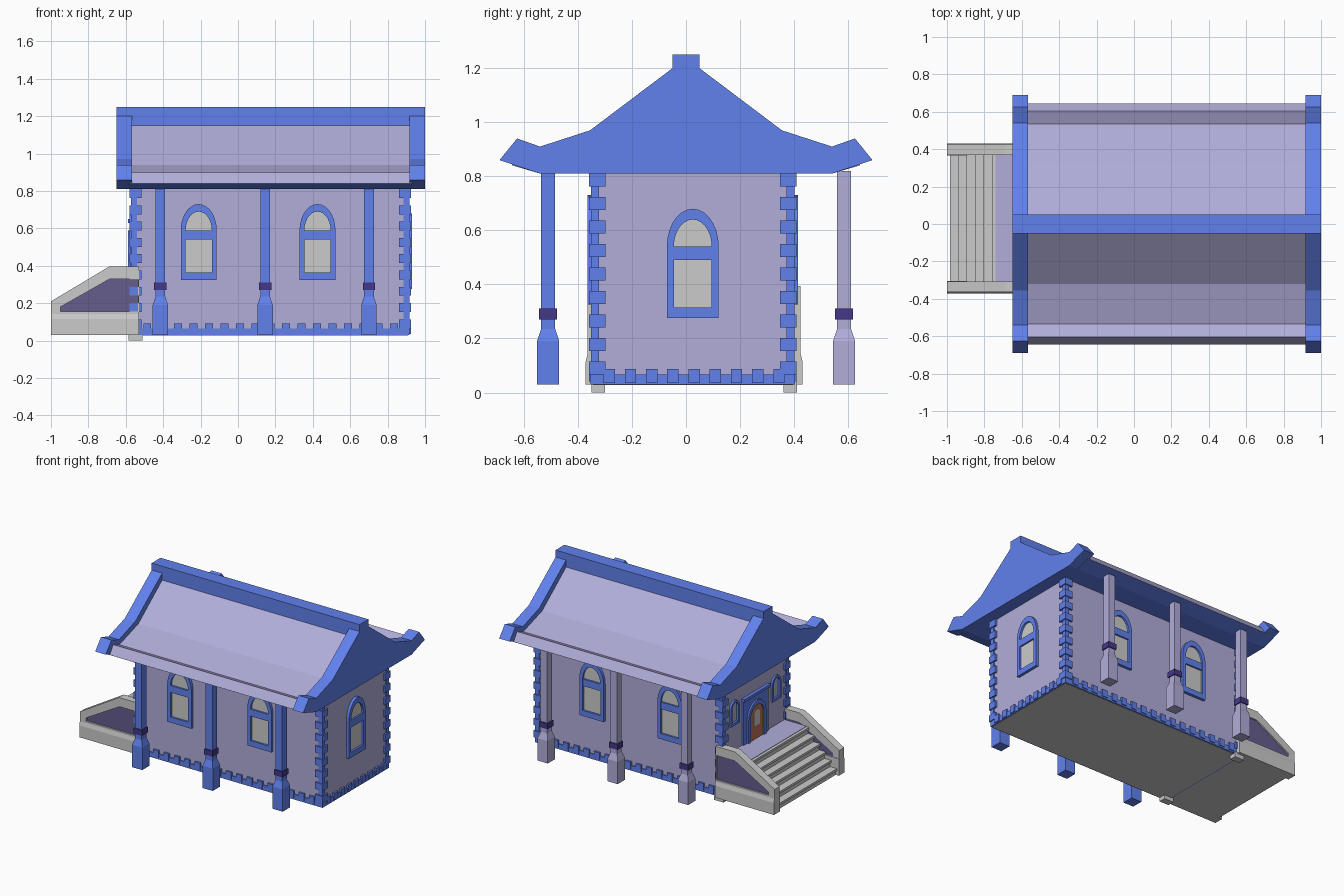
import bpy, bmesh
from math import cos, sin, pi

if "Cube" in bpy.data.objects:
    bpy.data.objects.remove(bpy.data.objects["Cube"])


def mat(name, *rgb):
    m = bpy.data.materials.new(name)
    m.diffuse_color = (*rgb, 1)
    m.use_nodes = True
    m.node_tree.nodes["Principled BSDF"].inputs["Base Color"].default_value = m.diffuse_color
    return m


BLUE = mat("blue_trim", 0.12, 0.22, 0.85)
LAV = mat("lavender_wall", 0.44, 0.42, 0.70)
PURPLE = mat("dark_purple", 0.06, 0.04, 0.25)
SLATE = mat("slate_purple", 0.13, 0.11, 0.27)
BROWN = mat("door_brown", 0.50, 0.17, 0.09)
GREY = None


def finish(name, bm, m):
    bmesh.ops.recalc_face_normals(bm, faces=bm.faces)
    me = bpy.data.meshes.new(name)
    bm.to_mesh(me)
    bm.free()
    ob = bpy.data.objects.new(name, me)
    bpy.context.collection.objects.link(ob)
    if m:
        me.materials.append(m)
    return ob


def loft(bm, loops, cap=True):
    rows = [[bm.verts.new(p) for p in loop] for loop in loops]
    n = len(rows[0])
    pairs = list(zip(rows, rows[1:])) if cap else list(zip(rows, rows[1:] + rows[:1]))
    for a, b in pairs:
        for i in range(n):
            bm.faces.new((a[i], a[(i + 1) % n], b[(i + 1) % n], b[i]))
    if cap:
        bm.faces.new(rows[0])
        bm.faces.new(rows[-1])


def prism(name, pts, place, d0, d1, m):
    bm = bmesh.new()
    loft(bm, [[place(u, v, d) for u, v in pts] for d in (d0, d1)])
    return finish(name, bm, m)


def ring(name, outer, inner, place, d0, d1, m):
    bm = bmesh.new()
    loft(bm, [[place(u, v, d) for u, v in pts] for pts, d in
              ((outer, d0), (outer, d1), (inner, d1), (inner, d0))], cap=False)
    return finish(name, bm, m)


def boxes(name, items, m):
    bm = bmesh.new()
    for x0, x1, y0, y1, z0, z1 in items:
        loft(bm, [[(x0, y0, z), (x1, y0, z), (x1, y1, z), (x0, y1, z)] for z in (z0, z1)])
    return finish(name, bm, m)


def arch(c, w, z0, zs, z1, n=14):
    return [(c - w, z0), (c + w, z0)] + [
        (c + w * cos(pi * i / n), zs + (z1 - zs) * sin(pi * i / n)) for i in range(n + 1)]


def rect(u0, u1, v0, v1):
    return [(u0, v0), (u1, v0), (u1, v1), (u0, v1)]


# Body extents and wall placement: u along the wall, v up, d outward
X0, X1, Y0, Y1, ZB, ZT = -0.565, 0.91, -0.345, 0.395, 0.03, 0.812
CY = 0.03
front = lambda u, v, d: (u, Y0 - d, v)
back = lambda u, v, d: (u, Y1 + d, v)
right = lambda u, v, d: (X1 + d, u, v)
left = lambda u, v, d: (X0 - d, u, v)
along_x = lambda u, v, d: (d, u, v)

boxes("body", [(X0, X1, Y0, Y1, ZB, ZT)], LAV)

# Corner quoins: plain strip with alternating blocks
quoins = []
for cx, sx in ((X0, 1), (X1, -1)):
    for cy, sy in ((Y0, 1), (Y1, -1)):
        def corner(inside, out, z0, z1):
            xs = sorted((cx - sx * out, cx + sx * inside))
            ys = sorted((cy - sy * out, cy + sy * inside))
            quoins.append((*xs, *ys, z0, z1))
        corner(0.024, 0.007, ZB, ZT)
        for k in range(9):
            corner(0.048, 0.014, 0.762 - k * 0.087, 0.81 - k * 0.087)
boxes("corner_quoins", quoins, BLUE)

# Toothed plinth band
band = [(X0 - 0.008, X1 + 0.008, Y0 - 0.008, Y1 + 0.008, ZB - 0.001, 0.066)]
for k in range(17):
    x = -0.485 + k * 0.0825
    for y in (Y0, Y1):
        band.append((x - 0.021, x + 0.021, y - 0.014, y + 0.014, 0.04, 0.092))
for k in range(-4, 5):
    y = 0.03 + k * 0.0785
    band.append((X1 - 0.01, X1 + 0.014, y - 0.021, y + 0.021, 0.035, 0.087))
boxes("plinth_band", band, BLUE)
boxes("floor_underside", [(X0, X1, Y0, Y1, ZB - 0.003, ZB)], GREY)


# Arched windows
def window(name, place, c, z):
    outer = arch(c, 0.096, z, z + 0.265, z + 0.405)
    inner = arch(c, 0.07, z + 0.04, z + 0.265, z + 0.365)
    ring(name + "_frame", outer, inner, place, 0, 0.02, BLUE)
    prism(name + "_glass", inner, place, -0.005, 0.006, GREY)
    prism(name + "_bar", rect(c - 0.075, c + 0.075, z + 0.215, z + 0.265), place, 0, 0.018, BLUE)


for c in (-0.21, 0.425):
    window("front_window", front, c, 0.325)
for c in (-0.16, 0.46):
    window("back_window", back, c, 0.325)
window("right_window", right, 0.025, 0.275)

# Entrance door with small niche windows on each side
prism("door_surround", rect(CY - 0.14, CY + 0.14, 0.3, 0.63), left, 0, 0.012, BLUE)
prism("door_cornice", rect(CY - 0.15, CY + 0.15, 0.63, 0.65), left, 0, 0.024, BLUE)
door = arch(CY, 0.075, 0.3, 0.485, 0.56)
ring("door_arch", arch(CY, 0.1, 0.295, 0.485, 0.59), door, left, 0, 0.024, BLUE)
prism("door", door, left, 0, 0.016, BROWN)
prism("door_pane", arch(CY, 0.035, 0.41, 0.485, 0.525), left, 0, 0.019, GREY)
for s in (-1, 1):
    c = CY + s * 0.235
    ring("niche_frame", arch(c, 0.05, 0.5, 0.625, 0.675), arch(c, 0.033, 0.518, 0.625, 0.658),
         left, 0, 0.014, BLUE)

# Roof: lavender cover, blue soffit, upswept gable ends, ridge beam
mirror = lambda half: half + [(-u, v) for u, v in reversed(half)]
prism("roof_cover", mirror([(0.645, 0.84), (0.605, 0.9), (0.535, 0.872), (0.32, 0.94), (0.03, 1.165)]),
      along_x, -0.58, 0.93, LAV)
prism("roof_soffit", mirror([(0.54, 0.81), (0.645, 0.841)]), along_x, -0.58, 0.93, BLUE)
gable = mirror([(0.54, 0.81), (0.69, 0.86), (0.625, 0.94), (0.54, 0.91), (0.355, 0.97),
                (0.05, 1.2), (0.05, 1.25)])
for a, b in ((-0.65, -0.567), (0.917, 1.0)):
    prism("roof_gable_end", gable, along_x, a, b, BLUE)
boxes("ridge_beam", [(-0.649, 0.999, -0.05, 0.05, 1.15, 1.25)], BLUE)

# Porch columns: blue in front, lavender behind
for x in (-0.415, 0.145, 0.70):
    for y, m in ((-0.51, BLUE), (0.585, LAV)):
        bm = bmesh.new()
        loft(bm, [[(x - r, y - r, z), (x + r, y - r, z), (x + r, y + r, z), (x - r, y + r, z)]
                  for z, r in ((0.03, 0.041), (0.19, 0.041), (0.235, 0.026), (0.82, 0.026))])
        finish("porch_column", bm, m)
        boxes("column_collar", [(x - 0.033, x + 0.033, y - 0.033, y + 0.033, 0.27, 0.31)], PURPLE)

# Entrance stairs and landing
steps = []
for i in range(6):
    x, z = -0.975 + i * 0.045, 0.03 + (i + 1) * 0.047
    steps.append((x, X0, CY - 0.34, CY + 0.34, 0.03, z - 0.016))
    steps.append((x - 0.01, X0, CY - 0.34, CY + 0.34, z - 0.016, z))
boxes("stairs", steps, GREY)
boxes("landing", [(-0.74, X0, CY - 0.34, CY + 0.34, 0.3, 0.315)], LAV)

# Stair side walls with sunk panels
wall = [(-1, 0.03), (-0.53, 0.03), (-0.53, 0.395), (-0.69, 0.395), (-1, 0.21)]
panel = [(-0.95, 0.155), (-0.535, 0.155), (-0.535, 0.33), (-0.685, 0.33), (-0.95, 0.18)]
for s in (-1, 1):
    side = lambda u, v, d: (u, CY + s * d, v)
    ring("stair_wall", wall, panel, side, 0.338, 0.394, GREY)
    prism("stair_panel", panel, side, 0.345, 0.383, SLATE)
    bm = bmesh.new()
    loft(bm, [[side(x, z, d) for z, d in ((0.03, 0.335), (0.03, 0.401), (0.115, 0.401),
                                         (0.15, 0.392), (0.15, 0.335))] for x in (-1, -0.53)])
    finish("stair_wall_base", bm, GREY)
    prism("stair_foot", rect(-0.585, -0.51, 0, 0.04), side, 0.33, 0.38, GREY)
